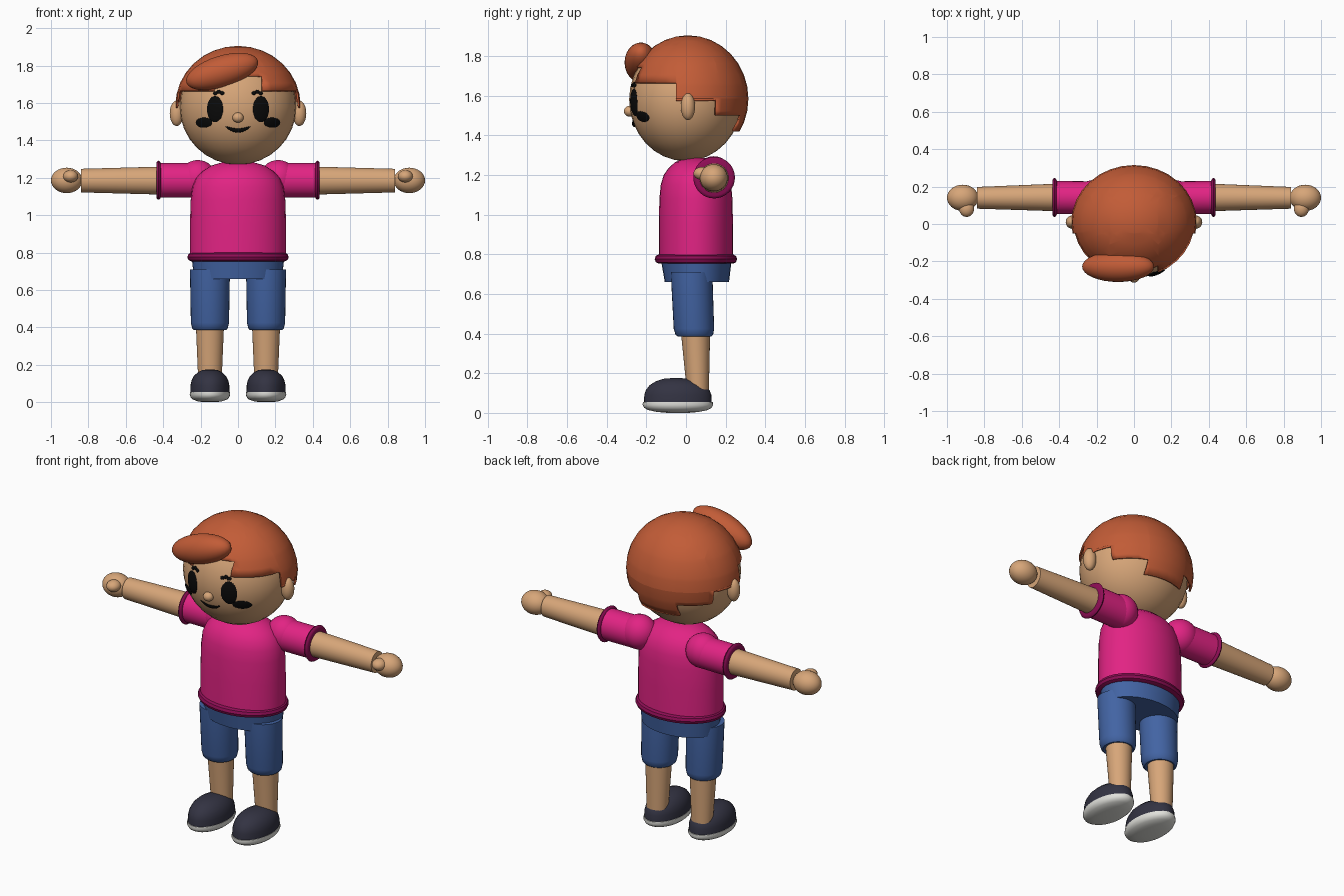
import bpy, bmesh
from math import sin, cos, pi, sqrt
from mathutils import Matrix, Vector

cube = bpy.data.objects.get("Cube")
if cube:
    bpy.data.objects.remove(cube, do_unlink=True)


def material(name, rgb):
    m = bpy.data.materials.new(name)
    m.use_nodes = True
    m.diffuse_color = (*rgb, 1)
    m.node_tree.nodes["Principled BSDF"].inputs["Base Color"].default_value = (*rgb, 1)
    return m


SKIN = material("skin", (0.68, 0.38, 0.19))
HAIR = material("auburn hair", (0.54, 0.107, 0.038))
PINK = material("pink shirt", (0.76, 0.017, 0.23))
TRIM = material("dark pink trim", (0.27, 0.004, 0.09))
BLUE = material("blue shorts", (0.055, 0.127, 0.37))
SHOE = material("dark shoe", (0.033, 0.033, 0.055))
SOLE = material("pale sole", (0.75, 0.75, 0.71))
BLACK = material("black", (0.003, 0.003, 0.003))


def finish(name, bm, mat, angle=40):
    bmesh.ops.recalc_face_normals(bm, faces=bm.faces[:])
    mesh = bpy.data.meshes.new(name)
    bm.to_mesh(mesh)
    bm.free()
    mesh.materials.append(mat)
    ob = bpy.data.objects.new(name, mesh)
    bpy.context.collection.objects.link(ob)
    bpy.ops.object.select_all(action="DESELECT")
    ob.select_set(True)
    bpy.context.view_layer.objects.active = ob
    bpy.ops.object.shade_smooth_by_angle(angle=angle * pi / 180)
    return ob


def ellipsoid_bm(center, radii, tilt=0.0):
    bm = bmesh.new()
    bmesh.ops.create_uvsphere(bm, u_segments=32, v_segments=16, radius=1)
    bm.transform(Matrix.Translation(center) @ Matrix.Rotation(tilt, 4, "Y")
                 @ Matrix.Diagonal((*radii, 1)))
    return bm


def ellipsoid(name, mat, center, radii, tilt=0.0):
    return finish(name, ellipsoid_bm(center, radii, tilt), mat)


def loft(name, mat, rings, along_x=0, sides=32):
    """Skin capped ellipses (height, u, v, ru, rv); along_x = 1 or -1 lays the loft sideways."""
    bm = bmesh.new()
    loops = []
    for h, u, v, ru, rv in rings:
        loop = []
        for i in range(sides):
            a = 2 * pi * i / sides
            p, q = u + ru * cos(a), v + rv * sin(a)
            loop.append(bm.verts.new((along_x * h, p, q) if along_x else (p, q, h)))
        loops.append(loop)
    for low, high in zip(loops, loops[1:]):
        for i in range(sides):
            j = (i + 1) % sides
            bm.faces.new((low[i], low[j], high[j], high[i]))
    bm.faces.new(loops[0])
    bm.faces.new(loops[-1])
    return finish(name, bm, mat)


# Head, nose and ears
HEAD, HEAD_R = Vector((0, -0.002, 1.58)), Vector((0.312, 0.285, 0.31))
ellipsoid("head", SKIN, HEAD, HEAD_R)
ellipsoid("nose", SKIN, (0, -0.285, 1.522), (0.03, 0.028, 0.027))


def face_patch(name, x, z, rx, rz, bend=0.0):
    """Thin lens that hugs the front of the head."""
    bm = ellipsoid_bm((0, 0, 0), (1, 1, 1))
    for v in bm.verts:
        px, pz = x + rx * v.co.x, z + rz * v.co.z + bend * v.co.x ** 2
        d = 1 - ((px - HEAD.x) / HEAD_R.x) ** 2 - ((pz - HEAD.z) / HEAD_R.z) ** 2
        v.co = (px, HEAD.y - HEAD_R.y * sqrt(max(d, 0)) - 0.003 + 0.006 * v.co.y, pz)
    finish(name, bm, BLACK)


face_patch("mouth", 0, 1.453, 0.066, 0.011, 0.021)

# Hair cap with a stepped hairline
bm = ellipsoid_bm((0, 0.01, 1.585), (0.335, 0.305, 0.32))
cuts = [((0, 0, z), (0, 0, 1)) for z in (1.42, 1.5, 1.585, 1.665, 1.745)]
cuts += [((0, y, 0), (0, 1, 0)) for y in (-0.05, 0.15)]
cuts += [((x, 0, 0), (1, 0, 0)) for x in (-0.13, 0.13)]
for point, normal in cuts:
    bmesh.ops.bisect_plane(bm, geom=bm.verts[:] + bm.edges[:] + bm.faces[:],
                           plane_co=point, plane_no=normal)


def hairline(p):
    middle = abs(p.x) < 0.13
    if p.y > 0.15:
        return 1.42 if middle else 1.5
    if p.y > -0.05:
        return 1.585
    return 1.745 if middle else 1.665


low = [f for f in bm.faces if f.calc_center_median().z < hairline(f.calc_center_median())]
bmesh.ops.delete(bm, geom=low, context="FACES")
hair = finish("hair", bm, HAIR)
shell = hair.modifiers.new("thickness", "SOLIDIFY")
shell.thickness, shell.offset = 0.012, -1
ellipsoid("fringe", HAIR, (-0.085, -0.228, 1.768), (0.2, 0.082, 0.085), -0.3)

# Shirt and shorts seat
loft("shirt", PINK, [(z, 0, 0.05, 0.257 * s, 0.187 * s) for z, s in
                     ((0.77, 1), (0.95, 1), (1.08, 0.985), (1.15, 0.95), (1.2, 0.87),
                      (1.235, 0.74), (1.265, 0.56), (1.285, 0.3))])
loft("shirt_hem", TRIM, [(z, 0, 0.05, 0.25 + g, 0.187 + g) for z, g in
                         ((0.753, 0), (0.76, 0.015), (0.776, 0.021), (0.792, 0.015), (0.8, 0))])
loft("shorts_seat", BLUE, [(0.66, 0, 0.055, 0.235, 0.162), (0.77, 0, 0.052, 0.247, 0.178)])

for side, s in (("left", 1), ("right", -1)):
    # Face features and ear
    ellipsoid(f"{side}_ear", SKIN, (s * 0.328, 0.01, 1.545), (0.037, 0.036, 0.068))
    face_patch(f"{side}_eye", s * 0.123, 1.567, 0.043, 0.07)
    face_patch(f"{side}_cheek", s * 0.182, 1.495, 0.044, 0.027)
    for i, (x, z) in enumerate(((0.085, 1.653), (0.103, 1.66), (0.122, 1.652))):
        face_patch(f"{side}_brow_{i + 1}", s * x, z, 0.012, 0.01)

    # Sleeve, arm and hand
    ellipsoid(f"{side}_shoulder", PINK, (s * 0.215, 0.14, 1.195), (0.1, 0.095, 0.1))
    loft(f"{side}_sleeve", PINK, [(0.21, 0.14, 1.187, 0.088, 0.092),
                                  (0.42, 0.142, 1.187, 0.088, 0.092)], s)
    loft(f"{side}_cuff", TRIM, [(x, 0.142, 1.187, r, r) for x, r in
                                ((0.413, 0.09), (0.417, 0.1), (0.425, 0.105),
                                 (0.433, 0.1), (0.437, 0.09))], s)
    loft(f"{side}_arm", SKIN, [(0.4, 0.142, 1.185, 0.074, 0.075),
                               (0.84, 0.14, 1.185, 0.058, 0.063)], s)
    ellipsoid(f"{side}_hand", SKIN, (s * 0.916, 0.14, 1.186), (0.084, 0.07, 0.068))
    ellipsoid(f"{side}_thumb", SKIN, (s * 0.895, 0.082, 1.208), (0.04, 0.044, 0.033))

    # Leg
    x = s * 0.15
    loft(f"{side}_shorts_leg", BLUE, [(0.385, x, 0.043, 0.085, 0.085),
                                      (0.395, x, 0.042, 0.095, 0.095),
                                      (0.425, x, 0.04, 0.102, 0.102),
                                      (0.71, x, 0.028, 0.107, 0.105)])
    loft(f"{side}_shin", SKIN, [(0.1, x, 0.06, 0.062, 0.055), (0.41, x, 0.048, 0.075, 0.074)])

    # Shoe
    loft(f"{side}_shoe", SHOE, [(z, x, y, 0.105 * k, 0.171 * k) for z, y, k in
                                ((0.05, -0.041, 1), (0.09, -0.041, 0.99), (0.115, -0.042, 0.94),
                                 (0.14, -0.043, 0.82), (0.16, -0.045, 0.62),
                                 (0.172, -0.05, 0.38), (0.176, -0.05, 0.1))])
    loft(f"{side}_sole", SOLE, [(z, x, -0.041, 0.108 * k, 0.178 * k) for z, k in
                                ((0, 0.3), (0.005, 0.6), (0.014, 0.84), (0.025, 0.95),
                                 (0.04, 1), (0.055, 0.99))])
